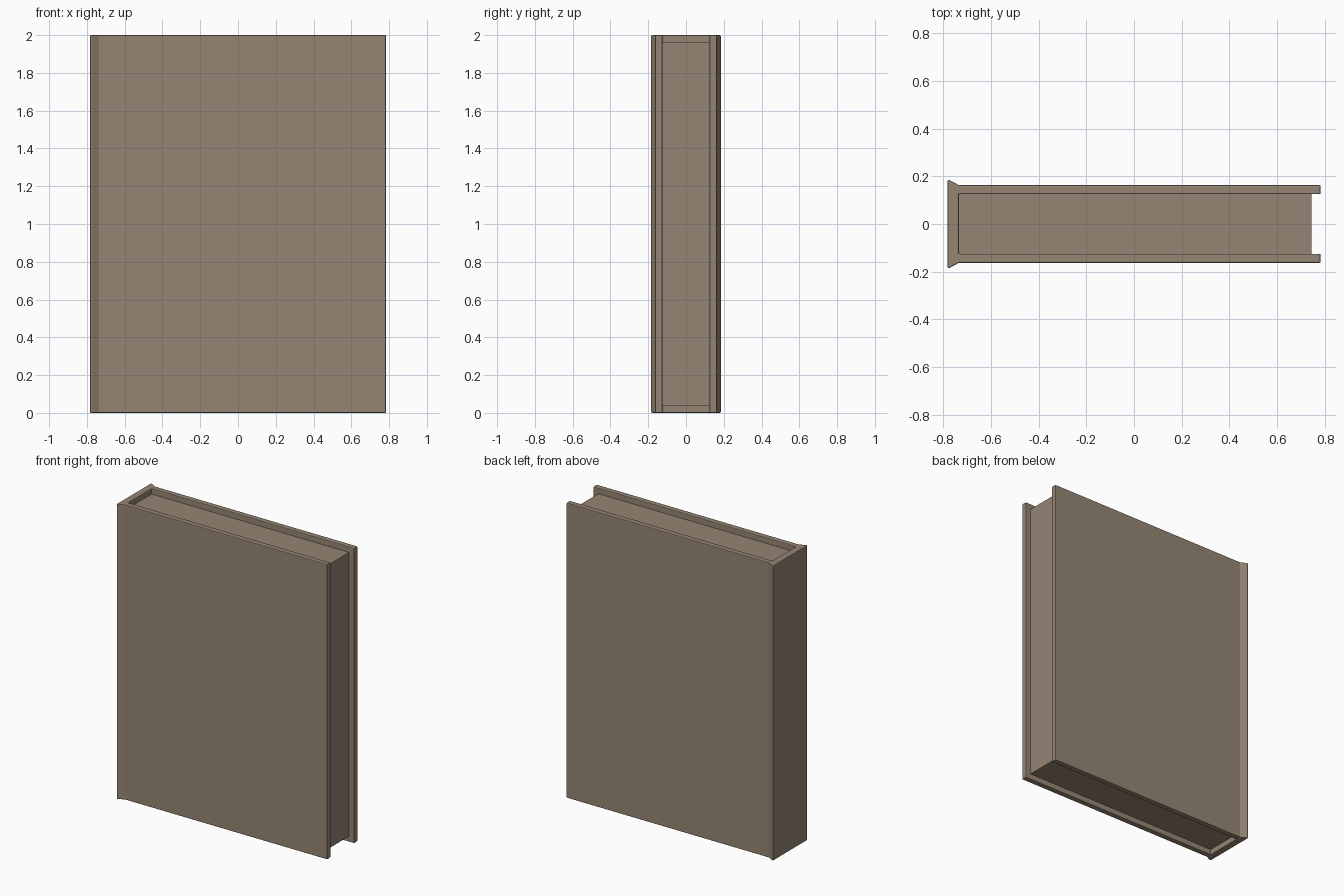
import bpy
import bmesh

cube = bpy.data.objects.get("Cube")
if cube:
    bpy.data.objects.remove(cube, do_unlink=True)

COLOR = (0.30, 0.235, 0.172, 1.0)
brown = bpy.data.materials.new("warm brown")
brown.use_nodes = True
brown.diffuse_color = COLOR
brown.node_tree.nodes["Principled BSDF"].inputs["Base Color"].default_value = COLOR


def extruded(name, outline, bottom, top, bevel=0.0):
    """Extrude an xy outline upwards between two heights."""
    bm = bmesh.new()
    base = bm.faces.new([bm.verts.new((x, y, bottom)) for x, y in outline])
    side = bmesh.ops.extrude_face_region(bm, geom=[base])
    verts = [g for g in side["geom"] if isinstance(g, bmesh.types.BMVert)]
    bmesh.ops.translate(bm, verts=verts, vec=(0, 0, top - bottom))
    bmesh.ops.recalc_face_normals(bm, faces=bm.faces)
    mesh = bpy.data.meshes.new(name)
    bm.to_mesh(mesh)
    bm.free()
    mesh.materials.append(brown)
    obj = bpy.data.objects.new(name, mesh)
    bpy.context.collection.objects.link(obj)
    if bevel:
        mod = obj.modifiers.new("soft edges", "BEVEL")
        mod.width = bevel
        mod.segments = 2
        mod.limit_method = "ANGLE"
        mod.angle_limit = 0.7
    return obj


# Hard cover: two boards joined by a flared spine
half = [(-0.783, 0.184), (-0.774, 0.184), (-0.735, 0.163),
        (0.783, 0.163), (0.783, 0.125), (-0.735, 0.125)]
mirrored = [(x, -y) for x, y in reversed(half)]
extruded("cover", half + mirrored, 0.0, 2.0, bevel=0.005)

# Page block, set in from the cover's edges
extruded("pages", [(-0.74, -0.126), (0.745, -0.126), (0.745, 0.126), (-0.74, 0.126)],
         0.038, 1.962)
